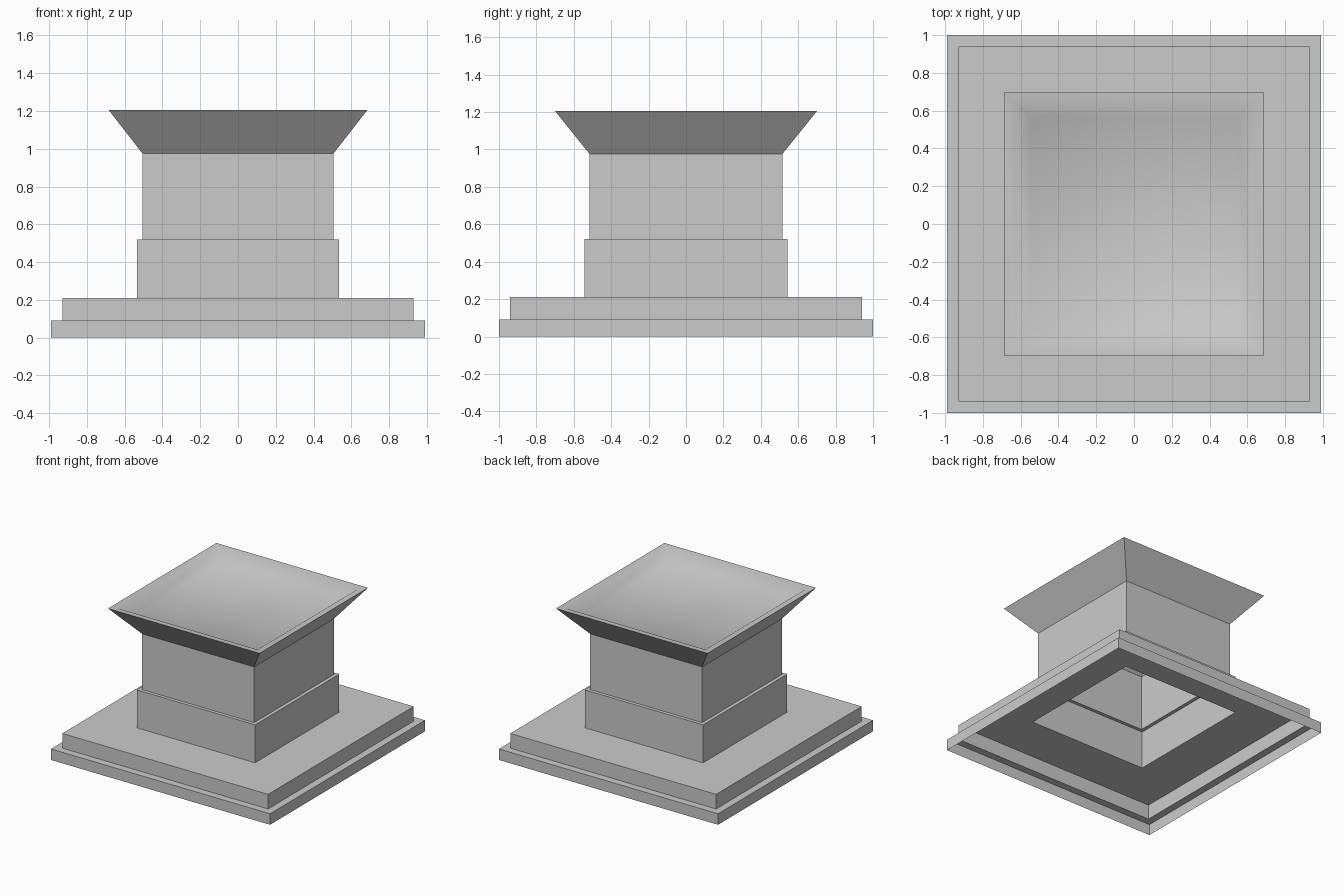
import bpy, bmesh, math

if "Cube" in bpy.data.objects:
    bpy.data.objects.remove(bpy.data.objects["Cube"])


def square_shell(name, rings, cap=False):
    """Skin rectangular rings (half_x, half_y, z) into an open shell."""
    bm = bmesh.new()
    loops = [[bm.verts.new((sx * hx, sy * hy, z))
              for sx, sy in ((-1, -1), (1, -1), (1, 1), (-1, 1))]
             for hx, hy, z in rings]
    for a, b in zip(loops, loops[1:]):
        for i in range(4):
            j = (i + 1) % 4
            bm.faces.new((a[i], a[j], b[j], b[i]))
    if cap:
        bm.faces.new(loops[-1])
    mesh = bpy.data.meshes.new(name)
    bm.to_mesh(mesh)
    bm.free()
    obj = bpy.data.objects.new(name, mesh)
    bpy.context.collection.objects.link(obj)
    bpy.ops.object.select_all(action='DESELECT')
    obj.select_set(True)
    bpy.context.view_layer.objects.active = obj
    bpy.ops.object.shade_smooth_by_angle(angle=math.radians(40))
    return obj


# Hollow two-step base plate
square_shell("base_steps", [(0.99, 1.0, 0), (0.99, 1.0, 0.09),
                            (0.93, 0.94, 0.09), (0.93, 0.94, 0.21),
                            (0.535, 0.543, 0.21)])

# Lower block and the slimmer shaft above it
square_shell("pedestal_shaft", [(0.535, 0.543, 0.21), (0.535, 0.543, 0.52),
                                (0.506, 0.515, 0.52), (0.506, 0.515, 0.975)])

# Flared top with a rim and a shallow recessed floor
square_shell("flared_tray", [(0.506, 0.515, 0.975), (0.685, 0.70, 1.205),
                             (0.63, 0.648, 1.2), (0.548, 0.563, 1.14)], cap=True)
